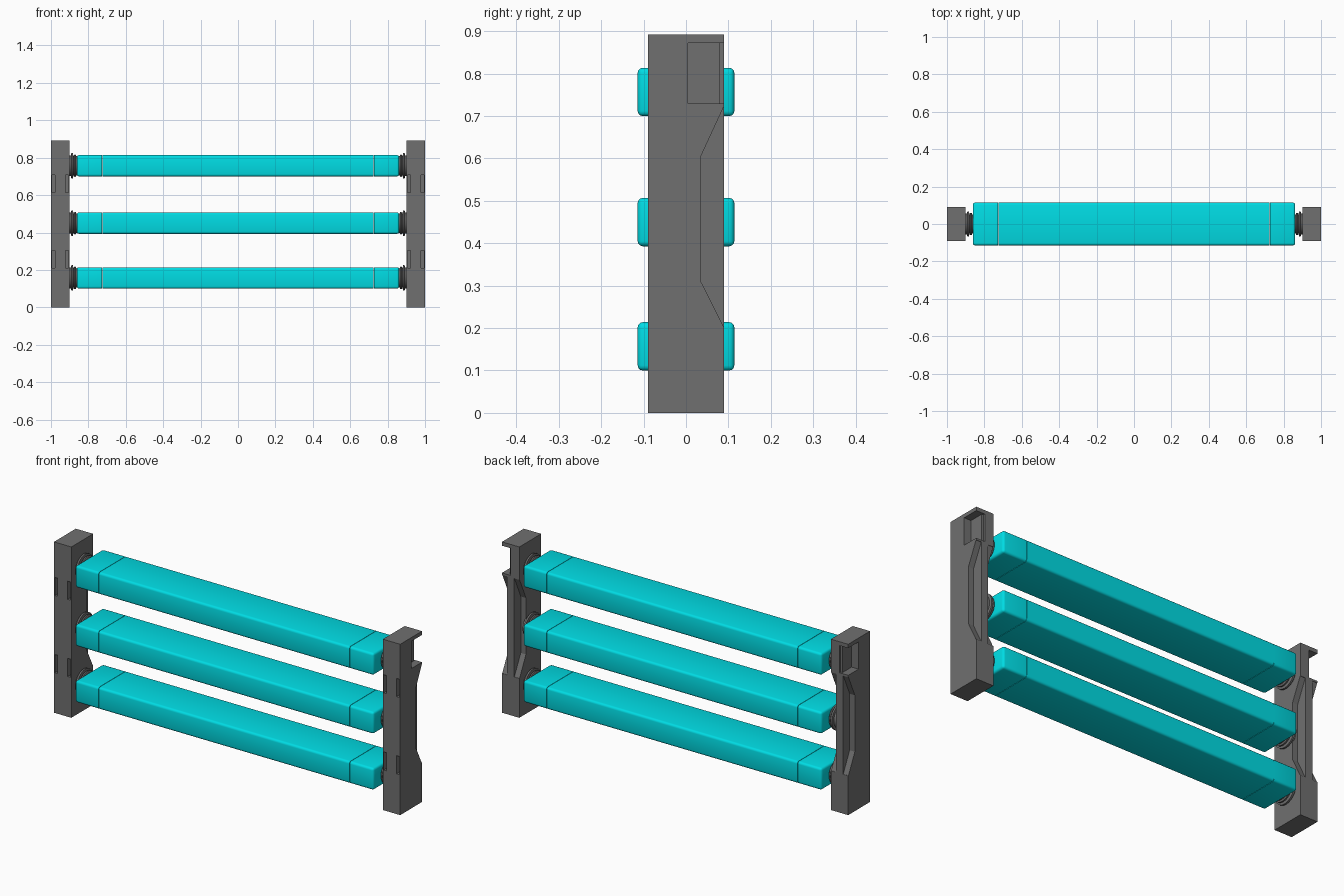
import bpy, bmesh, math
from mathutils import Matrix, Vector

if "Cube" in bpy.data.objects:
    bpy.data.objects.remove(bpy.data.objects["Cube"])

cyan = bpy.data.materials.new("cyan")
cyan.diffuse_color = (0.0, 0.72, 0.78, 1)
cyan.use_nodes = True
cyan.node_tree.nodes["Principled BSDF"].inputs["Base Color"].default_value = cyan.diffuse_color
grey = bpy.data.materials.new("dark_grey")
grey.diffuse_color = (0.16, 0.16, 0.16, 1)
grey.use_nodes = True
grey.node_tree.nodes["Principled BSDF"].inputs["Base Color"].default_value = grey.diffuse_color


def finish(bm, name, mat):
    bmesh.ops.recalc_face_normals(bm, faces=bm.faces)
    me = bpy.data.meshes.new(name)
    bm.to_mesh(me)
    bm.free()
    ob = bpy.data.objects.new(name, me)
    bpy.context.collection.objects.link(ob)
    me.materials.append(mat)
    return ob


def prism(name, profile, x0, x1, mat=grey):
    """Extrude a (y, z) profile along x."""
    bm = bmesh.new()
    f = bm.faces.new([bm.verts.new((x0, y, z)) for y, z in profile])
    r = bmesh.ops.extrude_face_region(bm, geom=[f])
    verts = [v for v in r["geom"] if isinstance(v, bmesh.types.BMVert)]
    bmesh.ops.translate(bm, verts=verts, vec=(x1 - x0, 0, 0))
    return finish(bm, name, mat)


def rect(y0, y1, z0, z1):
    return [(y0, z0), (y1, z0), (y1, z1), (y0, z1)]


def activate(ob):
    bpy.ops.object.select_all(action='DESELECT')
    ob.select_set(True)
    bpy.context.view_layer.objects.active = ob


def cut(ob, cutter):
    m = ob.modifiers.new("cut", 'BOOLEAN')
    m.operation = 'DIFFERENCE'
    m.solver = 'EXACT'
    m.object = cutter
    activate(ob)
    bpy.ops.object.modifier_apply(modifier=m.name)
    bpy.data.objects.remove(cutter)


def rounded_box(name, x0, x1, z, hy, hz, mat, r, open_end=None):
    """Box with bevelled edges; the edges at x = open_end stay sharp."""
    bm = bmesh.new()
    bmesh.ops.create_cube(bm, size=1, matrix=Matrix.Translation(((x0 + x1) / 2, 0, z))
                          @ Matrix.Diagonal((x1 - x0, 2 * hy, 2 * hz, 1)))
    ends = (x0, x1) if open_end is None else (open_end,)
    edges = [e for e in bm.edges
             if not any(all(abs(v.co.x - x) < 1e-5 for v in e.verts) for x in ends)]
    bmesh.ops.bevel(bm, geom=edges, offset=r, segments=3, profile=0.5, affect='EDGES')
    ob = finish(bm, name, mat)
    activate(ob)
    bpy.ops.object.shade_smooth_by_angle(angle=math.radians(35))
    return ob


def lathe_x(name, profile, z, s, segs=32):
    """Spin (x, radius) points round the x axis."""
    bm = bmesh.new()
    vs = [bm.verts.new((s * x, 0, z + r)) for x, r in profile]
    es = [bm.edges.new(p) for p in zip(vs, vs[1:])]
    bmesh.ops.spin(bm, geom=vs + es, cent=(0, 0, z), axis=(1, 0, 0),
                   angle=2 * math.pi, steps=segs)
    bmesh.ops.remove_doubles(bm, verts=bm.verts, dist=1e-5)
    ob = finish(bm, name, grey)
    activate(ob)
    bpy.ops.object.shade_smooth_by_angle(angle=math.radians(35))


LEVELS = (0.157, 0.45, 0.757)
WAIST = [(0.12, 0.165), (0.035, 0.31), (0.035, 0.605), (0.12, 0.765)]
WAIST = [(0.12, 0.205), (0.088, 0.205), (0.035, 0.31), (0.035, 0.605), (0.088, 0.72), (0.12, 0.72)]
COLLAR = [(0.85, 0.05), (0.865, 0.052), (0.868, 0.060), (0.875, 0.060), (0.877, 0.052),
          (0.880, 0.052), (0.882, 0.068), (0.891, 0.068), (0.893, 0.056), (0.905, 0.056)]

for s, side in ((-1, "left"), (1, "right")):
    # upright post
    post = prism(side + "_post", rect(-0.09, 0.09, 0, 0.892), s * 0.9, s * 1.0)
    # waist cut into the back from both faces, leaving a central rib
    for a, b in ((0.97, 1.05), (0.85, 0.93)):
        cut(post, prism("waist_cut", WAIST, s * a, s * b))
    # stepped pocket near the top of the outer face
    cut(post, prism("pocket_cut", rect(0.005, 0.12, 0.73, 0.872), s * 0.96, s * 1.05))
    cut(post, prism("step_cut", rect(0.08, 0.12, 0.73, 0.872), s * 0.95, s * 1.05))
    # narrow slots in the front face
    for a, b in ((0.905, 0.921), (0.979, 0.995)):
        for z0 in (0.21, 0.613):
            cut(post, prism("slot_cut", rect(-0.12, -0.065, z0, z0 + 0.095), s * a, s * b))

for i, z in enumerate(LEVELS, 1):
    # padded rail with a cap at each end
    rounded_box(f"rail_{i}", -0.724, 0.724, z, 0.114, 0.057, cyan, 0.012)
    for s, side in ((-1, "left"), (1, "right")):
        x0, x1 = sorted((s * 0.726, s * 0.862))
        rounded_box(f"{side}_rail_cap_{i}", x0, x1, z, 0.114, 0.057, cyan, 0.012, s * 0.726)
        # ribbed collar joining rail to post
        lathe_x(f"{side}_collar_{i}", COLLAR, z, s)
